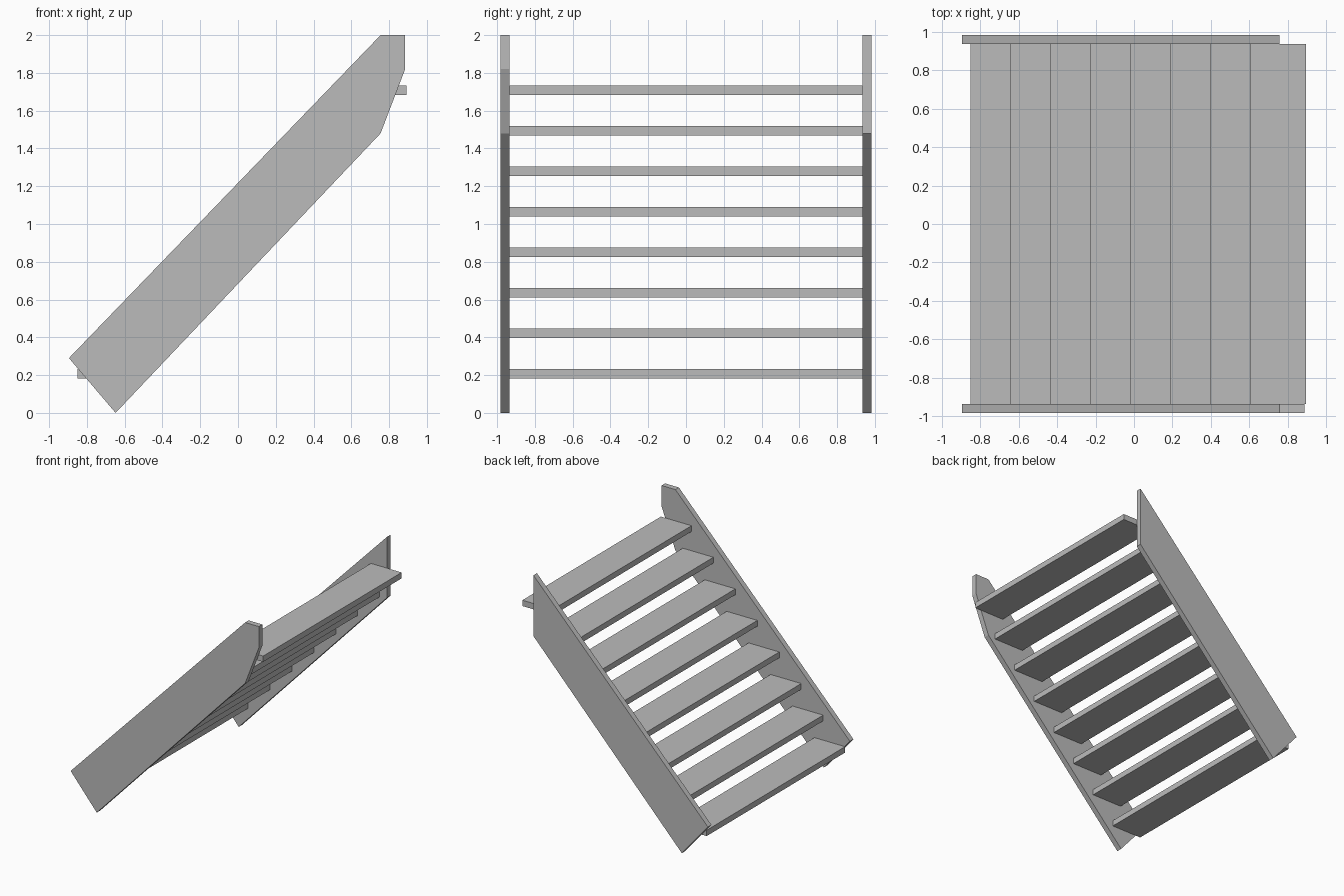
import bpy
import bmesh
from mathutils import Vector

cube = bpy.data.objects.get("Cube")
if cube:
    bpy.data.objects.remove(cube, do_unlink=True)

# One plain grey for the whole staircase
grey = bpy.data.materials.new("plain grey")
grey.use_nodes = True
colour = (0.5, 0.5, 0.5, 1.0)
grey.diffuse_color = colour
grey.node_tree.nodes["Principled BSDF"].inputs["Base Color"].default_value = colour


def extrude_profile(name, profile, y0, y1):
    """Solid made by sweeping an x-z outline from y0 to y1."""
    bm = bmesh.new()
    face = bm.faces.new([bm.verts.new((x, y0, z)) for x, z in profile])
    swept = bmesh.ops.extrude_face_region(bm, geom=[face])
    verts = [v for v in swept["geom"] if isinstance(v, bmesh.types.BMVert)]
    bmesh.ops.translate(bm, verts=verts, vec=Vector((0, y1 - y0, 0)))
    bmesh.ops.recalc_face_normals(bm, faces=bm.faces)
    mesh = bpy.data.meshes.new(name)
    bm.to_mesh(mesh)
    bm.free()
    mesh.materials.append(grey)
    obj = bpy.data.objects.new(name, mesh)
    bpy.context.scene.collection.objects.link(obj)
    return obj


OUTER, INNER = 0.982, 0.935

# Side boards: the front one carries on past the top tread
foot = [(-0.895, 0.29), (-0.648, 0.0), (0.755, 1.48)]
extrude_profile("front_stringer", foot + [(0.885, 1.82), (0.885, 2.0), (0.755, 2.0)],
                -OUTER, -INNER)
extrude_profile("back_stringer", foot + [(0.755, 2.0)], INNER, OUTER)

# Evenly rising open treads
COUNT, DEPTH, THICK = 8, 0.29, 0.05
for i in range(COUNT):
    x = -0.85 + i * 0.2075
    z = 0.182 + i * 0.2143
    extrude_profile(f"tread_{i + 1}",
                    [(x, z), (x + DEPTH, z), (x + DEPTH, z + THICK), (x, z + THICK)],
                    -INNER, INNER)
